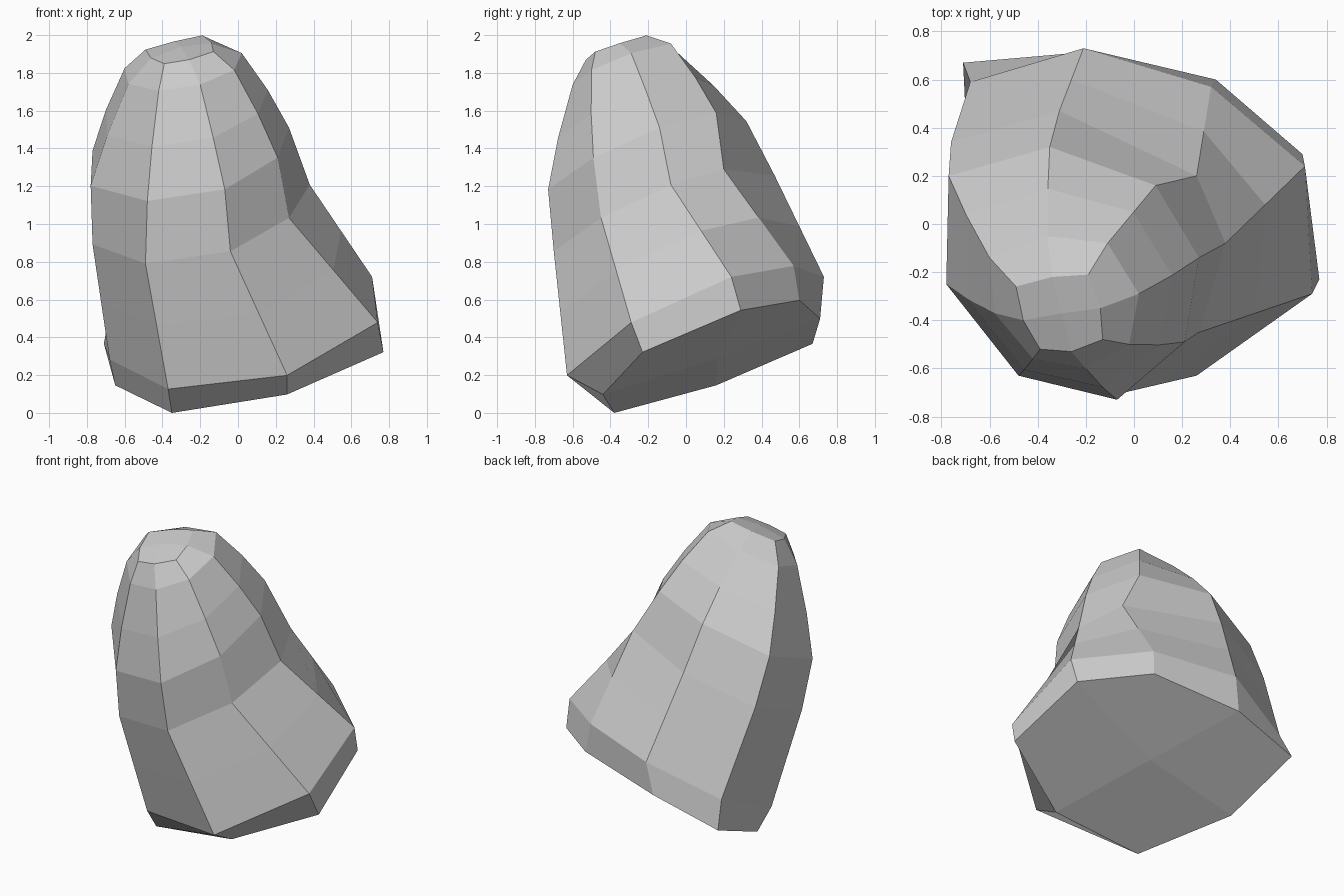
import bpy
import bmesh
from mathutils import Vector

default = bpy.data.objects.get("Cube")
if default:
    bpy.data.objects.remove(default, do_unlink=True)


def make_material(name, color):
    mat = bpy.data.materials.new(name)
    mat.use_nodes = True
    mat.diffuse_color = color
    mat.node_tree.nodes["Principled BSDF"].inputs["Base Color"].default_value = color
    return mat


def section(outline, height, slope_x, slope_y):
    """Lay an eight-sided outline on a tilted plane, never below the ground."""
    return [Vector((x, y, max(0, height + slope_x * x + slope_y * y)))
            for x, y in outline]


def between(lower, upper, swell=1.0):
    """Section halfway between two others, swollen slightly from its centre."""
    ring = [(a + b) / 2 for a, b in zip(lower, upper)]
    centre = sum(ring, Vector()) / len(ring)
    return [centre + (p - centre) * swell for p in ring]


def cap(bm, ring, lift):
    """Close a ring with four quads that meet at a centre point."""
    centre = sum((v.co for v in ring), Vector()) / len(ring)
    hub = bm.verts.new(centre + Vector((0, 0, lift)))
    count = len(ring)
    for i in range(1, count, 2):
        bm.faces.new((hub, ring[i], ring[(i + 1) % count], ring[(i + 2) % count]))


# Cross-sections of the boulder, from the bevelled foot to the blunt tip
underside = section([(-.35, -.38), (.26, -.44), (.77, -.23), (.7, .29),
                     (.34, .6), (-.25, .71), (-.71, .67), (-.65, .16)],
                    .235, .25, .46)
foot = section([(-.37, -.45), (.26, -.63), (.74, -.29), (.71, .24),
                (.32, .57), (-.21, .73), (-.68, .59), (-.68, .05)],
               .43, .25, .47)
waist = section([(-.49, -.58), (-.04, -.7), (.27, -.45), (.38, -.08),
                 (.26, .2), (-.31, .47), (-.76, .34), (-.77, -.15)],
                1.145, .25, .4)
shoulder = section([(-.48, -.63), (-.07, -.73), (.21, -.49), (.27, -.14),
                    (.09, .16), (-.35, .32), (-.77, .2), (-.78, -.25)],
                   1.5, .25, .41)
crown = section([(-.42, -.56), (-.2, -.6), (-.02, -.5), (.02, -.29),
                 (-.11, -.08), (-.36, -.05), (-.6, -.14), (-.58, -.37)],
                2.01, .22, .38)
tip = section([(-.39, -.52), (-.26, -.53), (-.13, -.48), (-.14, -.35),
               (-.19, -.21), (-.34, -.22), (-.49, -.26), (-.46, -.4)],
              2.11, .19, .36)

# Loft the sections into one faceted rock
bm = bmesh.new()
layers = [underside, foot, between(foot, waist), waist, shoulder,
          between(shoulder, crown, 1.03), crown, tip]
rings = [[bm.verts.new(p) for p in layer] for layer in layers]
for lower, upper in zip(rings, rings[1:]):
    for i in range(len(lower)):
        j = (i + 1) % len(lower)
        bm.faces.new((lower[i], lower[j], upper[j], upper[i]))
cap(bm, rings[0], -.03)
cap(bm, rings[-1], .02)
bmesh.ops.recalc_face_normals(bm, faces=bm.faces)

mesh = bpy.data.meshes.new("boulder")
bm.to_mesh(mesh)
bm.free()
mesh.materials.append(make_material("stone grey", (.6, .6, .6, 1)))
boulder = bpy.data.objects.new("boulder", mesh)
bpy.context.scene.collection.objects.link(boulder)
